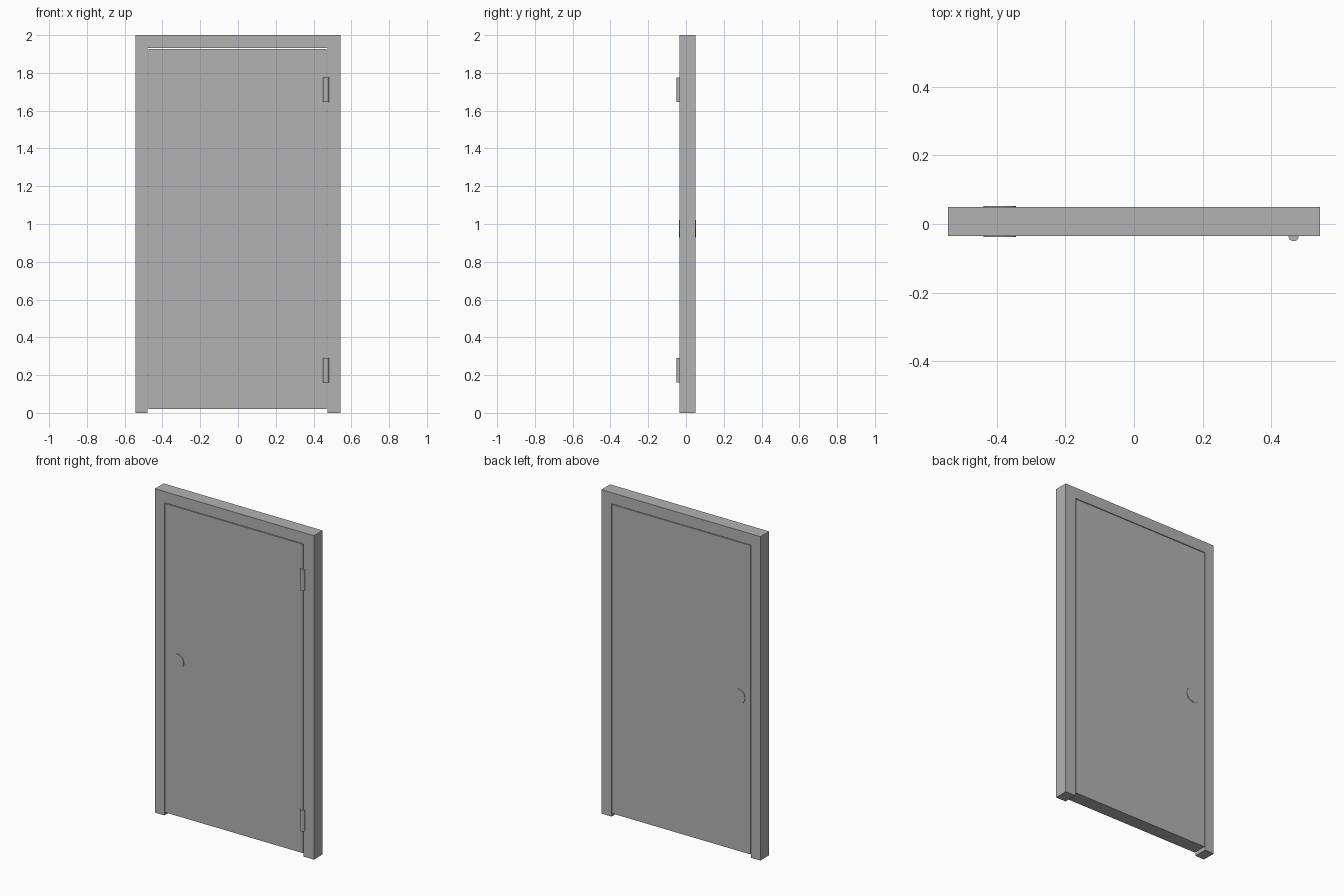
import bpy
import bmesh
import math
from mathutils import Matrix

cube = bpy.data.objects.get("Cube")
if cube:
    bpy.data.objects.remove(cube, do_unlink=True)

# One plain grey for everything
grey = bpy.data.materials.new("grey")
grey.use_nodes = True
colour = (0.45, 0.45, 0.45, 1)
grey.diffuse_color = colour
grey.node_tree.nodes["Principled BSDF"].inputs["Base Color"].default_value = colour

FRONT, BACK = -0.035, 0.05


def add_object(name, bm):
    bmesh.ops.recalc_face_normals(bm, faces=bm.faces)
    mesh = bpy.data.meshes.new(name)
    bm.to_mesh(mesh)
    bm.free()
    mesh.materials.append(grey)
    obj = bpy.data.objects.new(name, mesh)
    bpy.context.collection.objects.link(obj)
    return obj


def extrude_outline(name, points, direction):
    """Extrude a flat closed outline along a direction."""
    bm = bmesh.new()
    face = bm.faces.new([bm.verts.new(p) for p in points])
    result = bmesh.ops.extrude_face_region(bm, geom=[face], use_keep_orig=True)
    moved = [g for g in result["geom"] if isinstance(g, bmesh.types.BMVert)]
    bmesh.ops.translate(bm, verts=moved, vec=direction)
    return add_object(name, bm)


def smooth(obj):
    bpy.ops.object.select_all(action="DESELECT")
    obj.select_set(True)
    bpy.context.view_layer.objects.active = obj
    bpy.ops.object.shade_smooth_by_angle(angle=math.radians(35))


# Frame: two jambs and a head in one outline
frame = [(-0.543, 0), (-0.479, 0), (-0.479, 1.931), (0.473, 1.931),
         (0.473, 0), (0.543, 0), (0.543, 2), (-0.543, 2)]
extrude_outline("door_frame", [(x, FRONT, z) for x, z in frame],
                (0, BACK - FRONT, 0))

# Door leaf, with a narrow gap to the frame and the floor
leaf = [(-0.475, 0.02), (0.469, 0.02), (0.469, 1.927), (-0.475, 1.927)]
extrude_outline("door_leaf", [(x, FRONT, z) for x, z in leaf],
                (0, BACK - FRONT, 0))

# Round push plates on both sides
for name, y in (("front_push_plate", FRONT), ("back_push_plate", BACK)):
    bm = bmesh.new()
    bmesh.ops.create_cone(
        bm, cap_ends=True, segments=32, radius1=0.047, radius2=0.047,
        depth=0.006, matrix=Matrix.Translation((-0.392, y, 0.975))
        @ Matrix.Rotation(math.pi / 2, 4, "X"))
    smooth(add_object(name, bm))

# Hinge barrels: half round, proud of the front
for name, z in (("lower_hinge", 0.16), ("upper_hinge", 1.645)):
    arc = [(0.466 + 0.015 * math.cos(a), FRONT + 0.015 * math.sin(a), z)
           for a in (-math.pi * i / 12 for i in range(13))]
    back = [(0.451, FRONT + 0.002, z), (0.481, FRONT + 0.002, z)]
    smooth(extrude_outline(name, arc + back, (0, 0, 0.13)))
